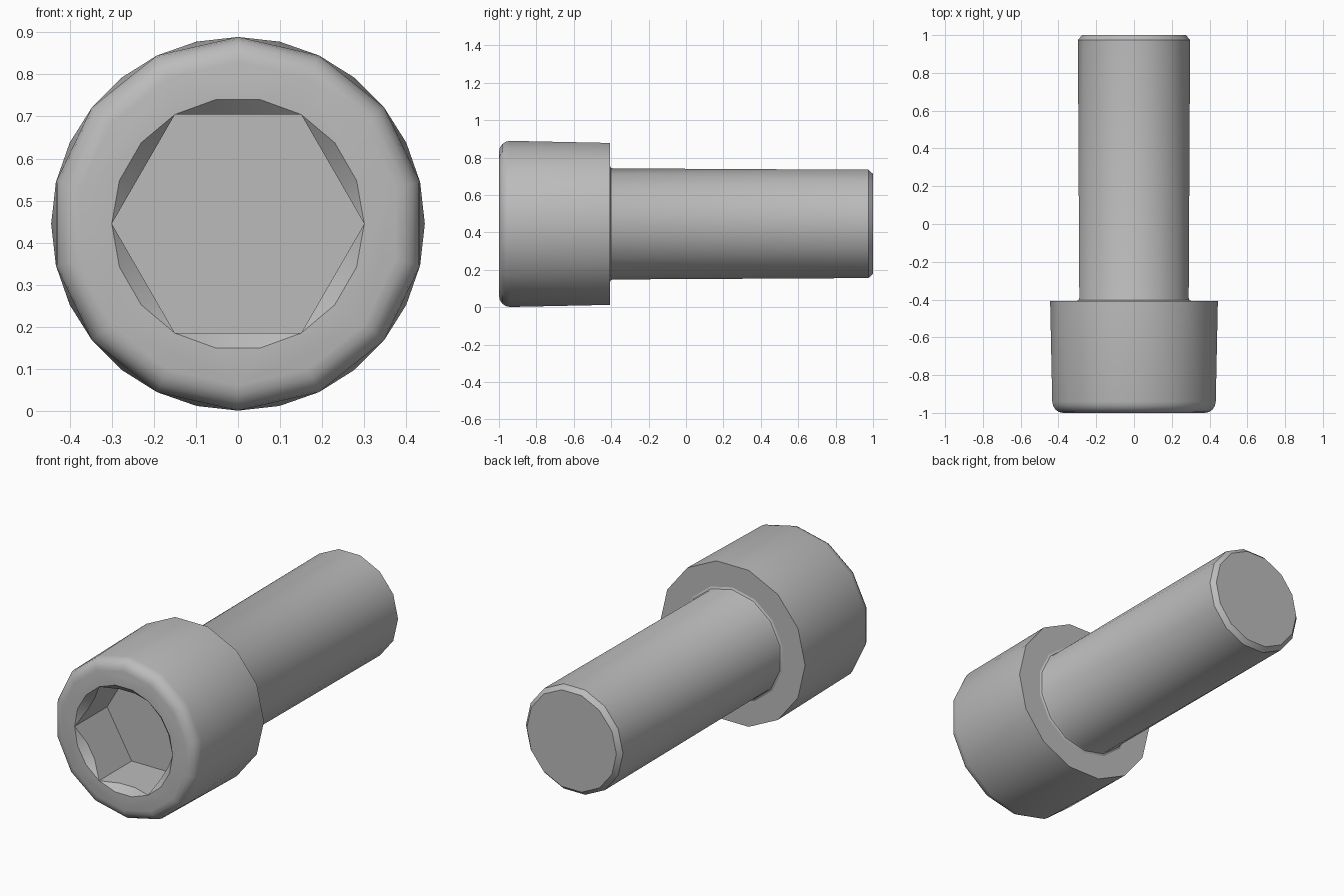
import bpy, bmesh, math

old = bpy.data.objects.get("Cube")
if old:
    bpy.data.objects.remove(old, do_unlink=True)

AXIS_Z = 0.445
SIDES = 14

steel = bpy.data.materials.new("grey steel")
steel.use_nodes = True
grey = (0.5, 0.5, 0.5, 1)
steel.diffuse_color = grey
steel.node_tree.nodes["Principled BSDF"].inputs["Base Color"].default_value = grey


def turned(name, rings, sides=SIDES, start=0.0):
    """Closed solid turned about the y axis; rings are (y, radius, half-step twist)."""
    bm = bmesh.new()
    loops = []
    for y, r, twist in rings:
        angles = [start + math.tau * (i + twist / 2) / sides for i in range(sides)]
        loops.append([bm.verts.new((r * math.sin(a), y, AXIS_Z + r * math.cos(a)))
                      for a in angles])
    for k in range(len(rings) - 1):
        a, b = loops[k], loops[k + 1]
        twisted = rings[k][2] != rings[k + 1][2]
        for i in range(sides):
            j = (i + 1) % sides
            if twisted:
                bm.faces.new((a[i], a[j], b[i]))
                bm.faces.new((a[j], b[j], b[i]))
            else:
                bm.faces.new((a[i], a[j], b[j], b[i]))
    bm.faces.new(loops[0])
    bm.faces.new(loops[-1])
    bmesh.ops.recalc_face_normals(bm, faces=bm.faces)
    mesh = bpy.data.meshes.new(name)
    bm.to_mesh(mesh)
    bm.free()
    mesh.materials.append(steel)
    obj = bpy.data.objects.new(name, mesh)
    bpy.context.collection.objects.link(obj)
    return obj


def activate(obj):
    bpy.ops.object.select_all(action="DESELECT")
    obj.select_set(True)
    bpy.context.view_layer.objects.active = obj


def cut(obj, cutter):
    mod = obj.modifiers.new("cut", "BOOLEAN")
    mod.operation = "DIFFERENCE"
    mod.solver = "EXACT"
    mod.object = cutter
    activate(obj)
    bpy.ops.object.modifier_apply(modifier=mod.name)
    bpy.data.objects.remove(cutter, do_unlink=True)


# Head: rounded front rim, straight wall to the flat shoulder
R, F = 0.444, 0.06
rim = [(-1 + F * (1 - math.sin(t)), R - F * (1 - math.cos(t)), 0)
       for t in (math.radians(90 - 22.5 * i) for i in range(5))]
head = turned("head", rim + [(-0.407, R, 1)])

# Hexagonal socket with a countersunk mouth
cut(head, turned("socket_cutter", [(-1.1, 0.3, 0), (-0.715, 0.3, 0)], 6, math.pi / 2))
cut(head, turned("mouth_cutter", [(-1.05, 0.35, 0), (-0.9, 0.2, 0)], 18, math.pi / 2))

# Shaft: small neck fillet, long cylinder, chamfered end
shaft = turned("shaft", [(-0.42, 0.316, 0), (-0.407, 0.312, 0), (-0.402, 0.301, 0),
                         (-0.392, 0.297, 0), (0.975, 0.297, 1), (1, 0.274, 1)])

for part in (head, shaft):
    activate(part)
    bpy.ops.object.shade_smooth_by_angle(angle=math.radians(30))
